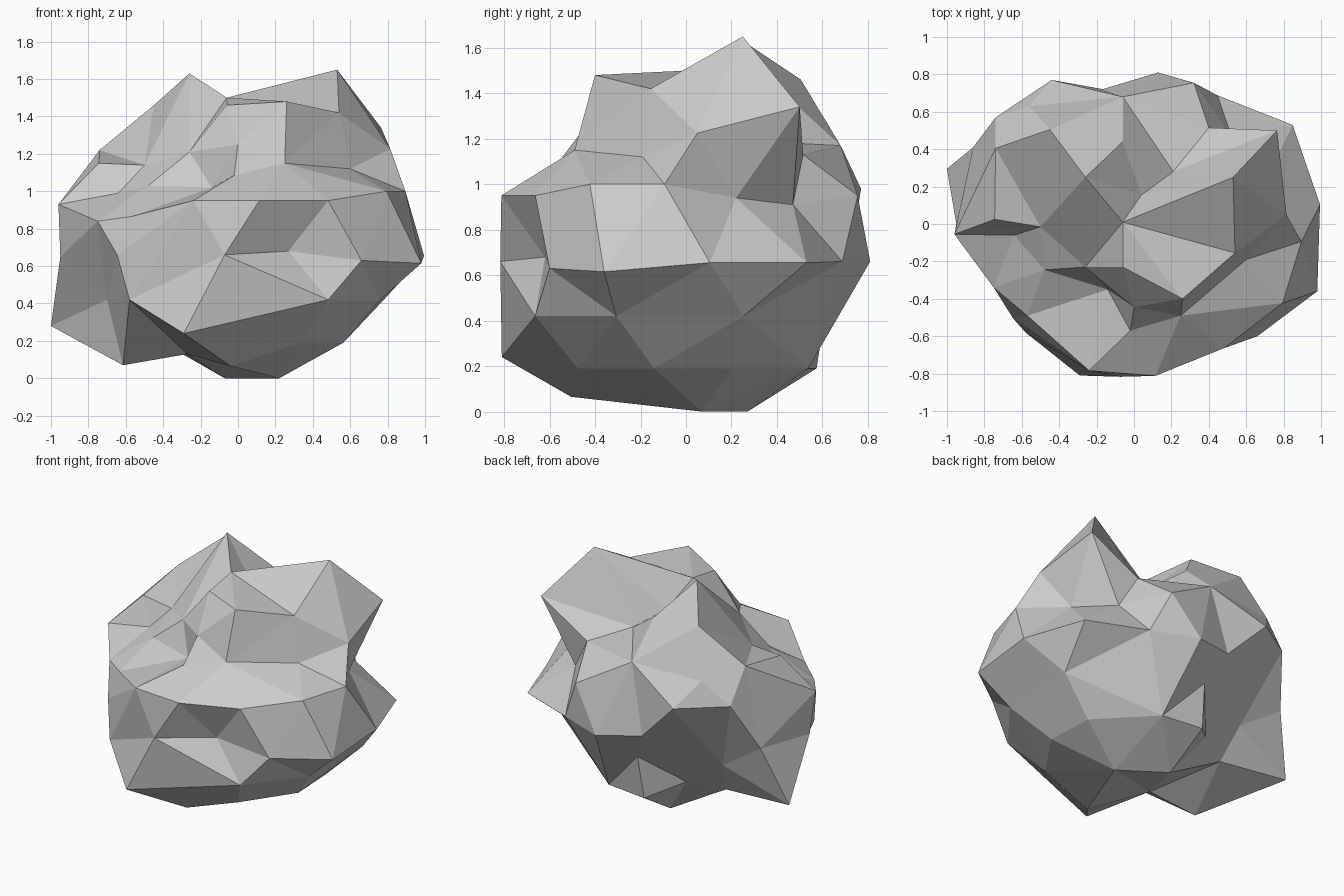
import bpy, bmesh
from math import cos, sin, radians
from mathutils import Vector

# Irregular corners of the boulder: peaks, hollows and spurs
CORNERS = [
    # crown with two peaks and the saddle between them
    (.53, .25, 1.65), (-.26, .25, 1.63), (.26, -.40, 1.48), (.54, -.155, 1.42),
    (-.06, .01, 1.50), (-.06, -.23, 1.46), (.21, .28, 1.19), (.04, .155, 1.31),
    (.765, .50, 1.34), (.40, .515, 1.13), (-.45, .505, 1.46), (-.06, .44, 1.39),
    (-.74, .405, 1.22), (-.06, .68, 1.17), (-.745, .025, 1.15), (-.56, .63, 1.15),
    # hollow and shelf at the front
    (-.26, -.23, 1.21), (0, -.445, 1.25), (-.14, -.35, 1.02), (-.48, -.245, 1.03),
    (-.50, -.015, 1.14), (-.02, -.57, 1.085), (.25, -.49, 1.15), (.60, -.19, 1.12),
    (-.64, -.06, .99),
    # middle
    (-.96, -.055, .93), (-.75, -.34, .84), (-.57, -.49, .865), (.27, -.62, .68),
    (.815, .05, 1.225), (.70, .22, .94), (.52, .47, .91), (-.44, .77, .98),
    (-.74, .57, 1.0), (-.86, .41, .68), (.98, -.36, .615), (.66, -.60, .63),
    # underside and the two left spurs
    (-.29, -.81, .24), (-.04, -.505, .065), (-.27, -.17, .13), (-.615, -.135, .07),
    (-1, .295, .28), (-.70, -.10, .42), (.22, .07, 0), (-.07, .27, 0),
    (-.06, .62, .49), (-.27, .38, .28), (-.49, .26, .24), (-.55, .38, .47),
]
CORE = Vector((0, 0, .75))


def ring(radius, z, *angles):
    return [(radius * cos(radians(a)), radius * sin(radians(a)), z) for a in angles]


# Evenly rounded bands: lower flank, waist and ledge
flank = ring(.58, .19, -55, -14, 20, 68, 98) + ring(.82, .42, -135, -54, -22, 18)
waist = (ring(.82, .66, -142, -95, 57, 81) + ring(1.0, .655, 6, 32)
         + ring(.95, .65, 180) + ring(.74, .7, 103))
ledge = ring(.82, .95, -107, -82, -54, 67) + ring(.9, 1.0, -28, -6)

# Skin the corners as directions on a ball, then push each out to its depth
bm = bmesh.new()
target = {}
for c in CORNERS + flank + waist + ledge:
    p = Vector(c)
    v = bm.verts.new((p - CORE).normalized())
    target[v] = p
bmesh.ops.convex_hull(bm, input=list(bm.verts))
for v in bm.verts:
    v.co = target[v]
bmesh.ops.recalc_face_normals(bm, faces=list(bm.faces))

mesh = bpy.data.meshes.new("boulder")
bm.to_mesh(mesh)
bm.free()
boulder = bpy.data.objects.new("boulder", mesh)
bpy.context.collection.objects.link(boulder)
